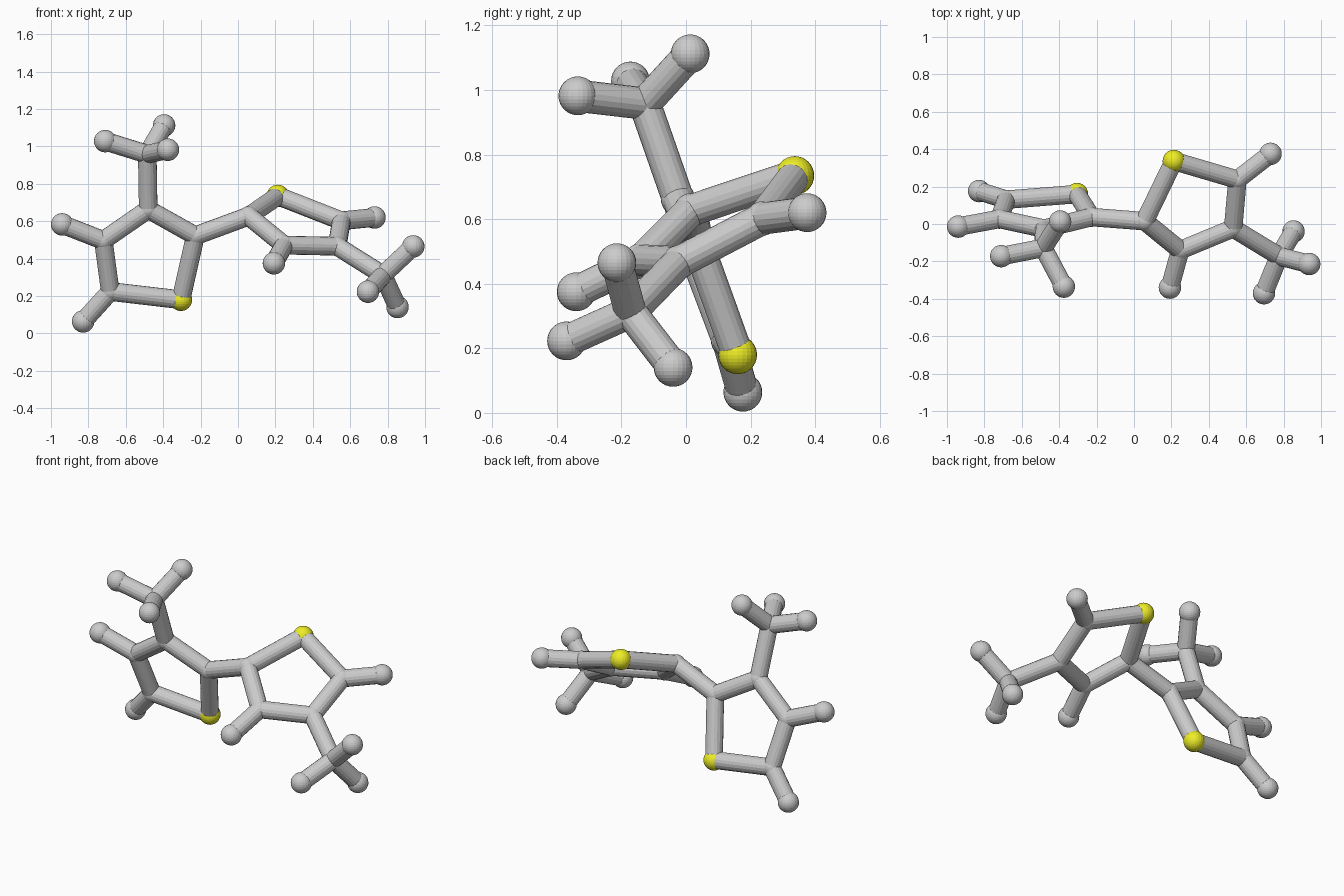
import bpy
from mathutils import Vector

if "Cube" in bpy.data.objects:
    bpy.data.objects.remove(bpy.data.objects["Cube"])

ATOM_R, JOINT_R, BOND_R = 0.06, 0.053, 0.05

yellow = bpy.data.materials.new("sulfur_yellow")
yellow.diffuse_color = (0.85, 0.85, 0.02, 1)
yellow.use_nodes = True
yellow.node_tree.nodes["Principled BSDF"].inputs["Base Color"].default_value = yellow.diffuse_color


def ball(name, pos, radius, mat=None):
    bpy.ops.mesh.primitive_uv_sphere_add(segments=24, ring_count=16, radius=radius, location=pos)
    ob = bpy.context.object
    ob.name = name
    if mat:
        ob.data.materials.append(mat)


def bond(name, a, b):
    a, b = Vector(a), Vector(b)
    d = b - a
    bpy.ops.mesh.primitive_cylinder_add(vertices=18, radius=BOND_R, depth=d.length, location=(a + b) / 2)
    ob = bpy.context.object
    ob.name = name
    ob.rotation_mode = 'QUATERNION'
    ob.rotation_quaternion = d.to_track_quat('Z', 'Y')


def build_half(side, ring, methyl, ring_h, methyl_h, methyl_at):
    # five-membered ring, starting with the sulfur corner
    for i, p in enumerate(ring):
        if i == 0:
            ball(side + "_sulfur", p, ATOM_R, yellow)
        else:
            ball(f"{side}_ring_carbon_{i}", p, JOINT_R)
        bond(f"{side}_ring_bond_{i}", p, ring[(i + 1) % 5])
    # hydrogens on the ring
    for i, p in ring_h.items():
        ball(f"{side}_ring_hydrogen_{i}", p, ATOM_R)
        bond(f"{side}_ring_hydrogen_bond_{i}", ring[i], p)
    # methyl group
    ball(side + "_methyl_carbon", methyl, JOINT_R)
    bond(side + "_methyl_stem", ring[methyl_at], methyl)
    for i, p in enumerate(methyl_h):
        ball(f"{side}_methyl_hydrogen_{i}", p, ATOM_R)
        bond(f"{side}_methyl_hydrogen_bond_{i}", methyl, p)


left = [(-.305, .16, .18), (-.228, .037, .522), (-.48, -.025, .663),
        (-.72, .027, .497), (-.683, .13, .224)]
build_half("left", left, (-.485, -.128, .958),
           {3: (-.94, -.014, .583), 4: (-.828, .176, .064)},
           [(-.395, .013, 1.112), (-.71, -.172, 1.028), (-.375, -.335, .982)], 2)

right = [(.213, .337, .735), (.057, .015, .627), (.247, -.14, .472),
         (.53, -.023, .466), (.553, .237, .602)]
build_half("right", right, (.775, -.172, .312),
           {2: (.192, -.34, .375), 4: (.73, .375, .62)},
           [(.937, -.214, .465), (.695, -.37, .223), (.853, -.04, .141)], 3)

# bond joining the two rings
bond("linking_bond", left[1], right[1])
